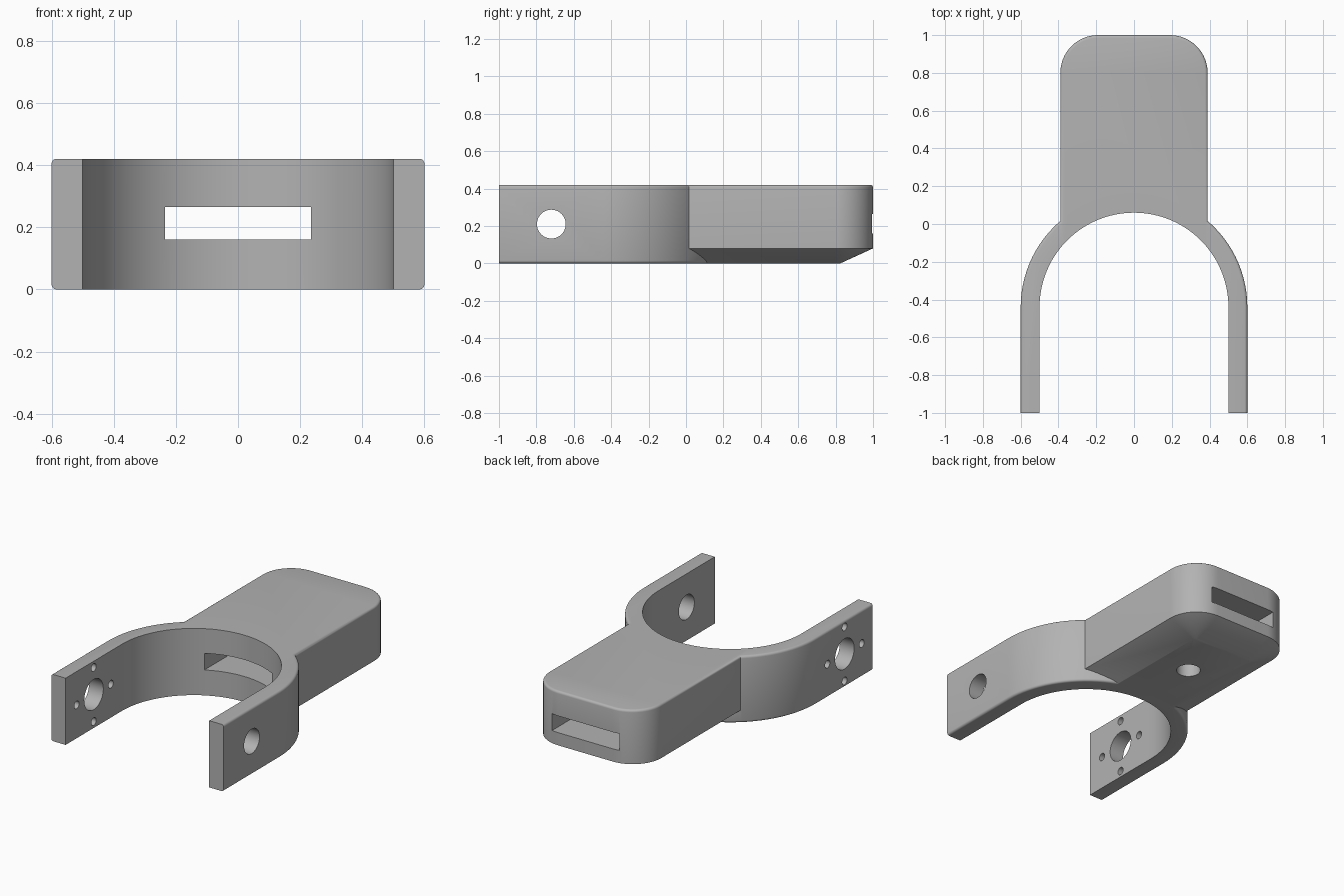
import bpy, bmesh, math
from mathutils import Matrix

if "Cube" in bpy.data.objects:
    bpy.data.objects.remove(bpy.data.objects["Cube"])

HEIGHT = 0.42

grey = bpy.data.materials.new("plain grey")
grey.use_nodes = True
colour = (0.45, 0.45, 0.45, 1)
grey.diffuse_color = colour
grey.node_tree.nodes["Principled BSDF"].inputs["Base Color"].default_value = colour


def make_object(name, bm):
    bmesh.ops.recalc_face_normals(bm, faces=bm.faces)
    mesh = bpy.data.meshes.new(name)
    bm.to_mesh(mesh)
    bm.free()
    mesh.materials.append(grey)
    obj = bpy.data.objects.new(name, mesh)
    bpy.context.collection.objects.link(obj)
    return obj


def outline(half, front, back, radius, inset, steps):
    """Straight front edge, rounded back corners; inset moves sides and back only."""
    r = radius - inset
    cx, cy = half - radius, back - radius
    pts = [(-half + inset, front), (half - inset, front)]
    for side, start in ((1, 0), (-1, math.pi / 2)):
        for i in range(steps + 1):
            if side < 0 and i == 0 and cx == 0:
                continue
            a = start + math.pi / 2 * i / steps
            pts.append((side * cx + r * math.cos(a), cy + r * math.sin(a)))
    return pts


def slab(name, half, front, back, radius, levels, steps):
    """Stack of outlines joined into a closed solid; levels are (inset, z)."""
    bm = bmesh.new()
    loops = [[bm.verts.new((x, y, z)) for x, y in outline(half, front, back, radius, inset, steps)]
             for inset, z in levels]
    bm.faces.new(loops[0])
    bm.faces.new(loops[-1])
    for low, high in zip(loops, loops[1:]):
        for i in range(len(low)):
            j = (i + 1) % len(low)
            bm.faces.new((low[i], low[j], high[j], high[i]))
    return make_object(name, bm)


def fillet(r, top):
    """Quarter-round levels at the top or bottom rim."""
    arc = [(r - r * math.cos(i * math.pi / 8), r * math.sin(i * math.pi / 8)) for i in range(5)]
    if top:
        return [(inset, HEIGHT - r + dz) for inset, dz in arc]
    return [(inset, r - dz) for inset, dz in reversed(arc)]


def rod(name, radius, location, axis, depth):
    bm = bmesh.new()
    turn = Matrix.Rotation(math.pi / 2, 4, "Y") if axis == "X" else Matrix()
    bmesh.ops.create_cone(bm, cap_ends=True, segments=40, radius1=radius, radius2=radius,
                          depth=depth, matrix=Matrix.Translation(location) @ turn)
    return make_object(name, bm)


def combine(target, tool, operation):
    mod = target.modifiers.new(operation.lower(), "BOOLEAN")
    mod.operation, mod.object, mod.solver = operation, tool, "EXACT"
    bpy.context.view_layer.objects.active = target
    bpy.ops.object.modifier_apply(modifier=mod.name)
    bpy.data.objects.remove(tool)


# Fork with rounded outer rims, joined to the handle with its sloped underside
bracket = slab("fork_bracket", 0.6, -1, 0.16, 0.6, fillet(0.015, False) + fillet(0.015, True), 24)
handle = slab("handle", 0.39, -0.1, 1, 0.2, [(0.175, 0), (0, 0.08)] + fillet(0.015, True), 16)
combine(bracket, handle, "UNION")

# Round opening between the arms
opening = slab("opening", 0.5, -1.2, 0.06, 0.5, [(0, -0.1), (0, 0.6)], 24)
combine(bracket, opening, "DIFFERENCE")

# Flat channel running the length of the handle
bm = bmesh.new()
bmesh.ops.create_cube(bm, size=1, matrix=Matrix.Translation((0, 0.45, 0.2125))
                      @ Matrix.Diagonal((0.47, 1.3, 0.105, 1)))
combine(bracket, make_object("channel", bm), "DIFFERENCE")

# Hole in the underside that opens into the channel
combine(bracket, rod("underside_hole", 0.07, (0, 0.5, 0.05), "Z", 0.3), "DIFFERENCE")

# Pivot holes, plus four screw holes in one arm
hole_y, hole_z = -0.72, HEIGHT / 2
combine(bracket, rod("left_pivot", 0.077, (0.55, hole_y, hole_z), "X", 0.3), "DIFFERENCE")
combine(bracket, rod("right_pivot", 0.095, (-0.55, hole_y, hole_z), "X", 0.3), "DIFFERENCE")
for dy, dz in ((1, 0), (-1, 0), (0, 1), (0, -1)):
    spot = (-0.55, hole_y + 0.17 * dy, hole_z + 0.17 * dz)
    combine(bracket, rod("screw_hole", 0.024, spot, "X", 0.3), "DIFFERENCE")

bpy.ops.object.select_all(action="DESELECT")
bracket.select_set(True)
bpy.context.view_layer.objects.active = bracket
bpy.ops.object.shade_smooth_by_angle(angle=math.radians(30))
